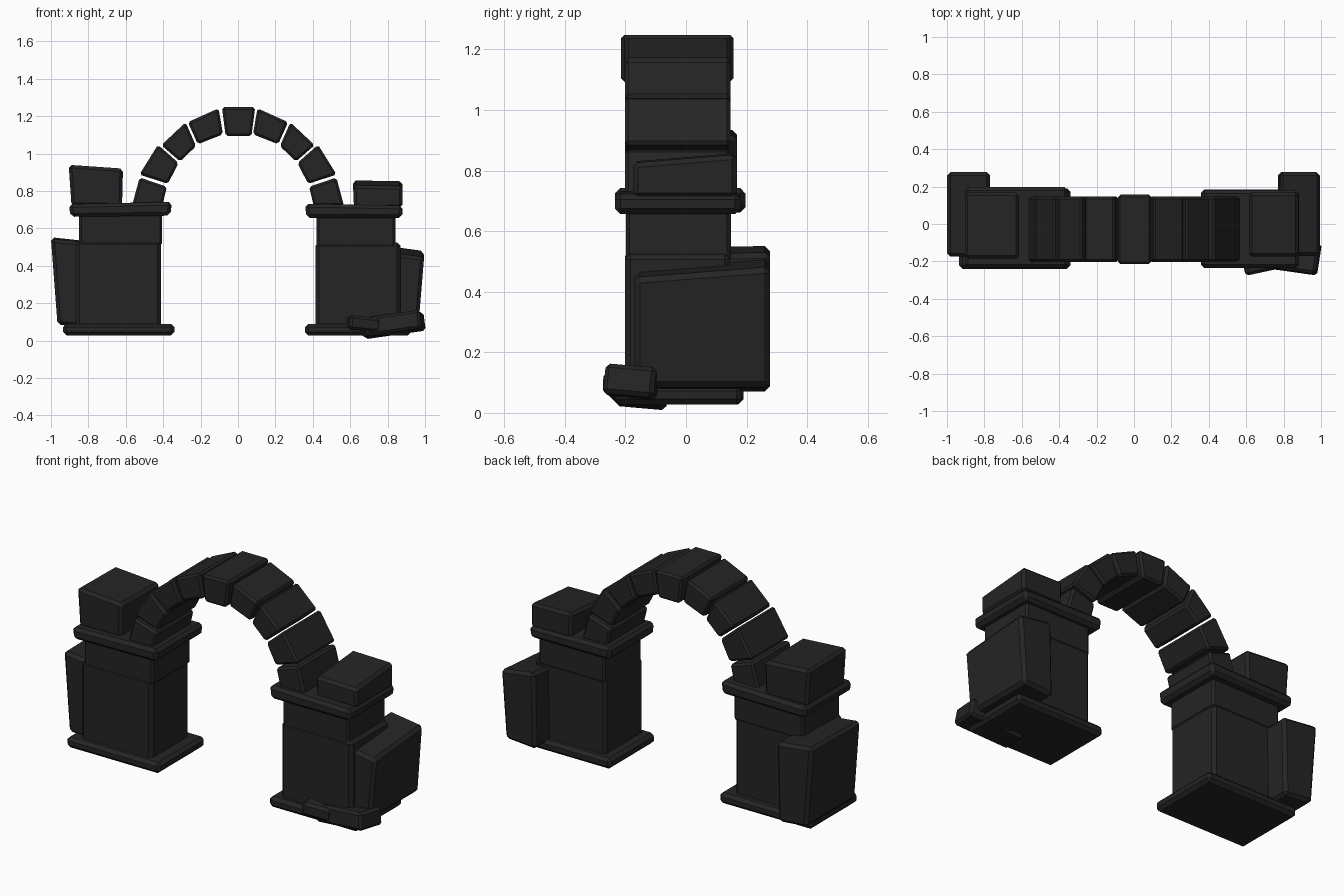
import bpy, bmesh, math
from mathutils import Matrix, Vector

if "Cube" in bpy.data.objects:
    bpy.data.objects.remove(bpy.data.objects["Cube"])

stone = bpy.data.materials.new("charcoal stone")
stone.diffuse_color = (0.018, 0.018, 0.018, 1)
stone.use_nodes = True
stone.node_tree.nodes["Principled BSDF"].inputs["Base Color"].default_value = stone.diffuse_color


def finish(name, bm, bevel):
    bmesh.ops.recalc_face_normals(bm, faces=bm.faces)
    bmesh.ops.bevel(bm, geom=bm.edges[:], offset=bevel, segments=1,
                    affect='EDGES', clamp_overlap=True)
    me = bpy.data.meshes.new(name)
    bm.to_mesh(me)
    bm.free()
    me.materials.append(stone)
    ob = bpy.data.objects.new(name, me)
    bpy.context.collection.objects.link(ob)
    return ob


def prism(name, profile, y0, y1, bevel=0.012, rise=0.0):
    """Extrude an x/z profile along y; rise lifts the upper back edge."""
    bm = bmesh.new()
    mid = sum(p[1] for p in profile) / len(profile)
    front = [bm.verts.new((x, y0, z)) for x, z in profile]
    back = [bm.verts.new((x, y1, z + (rise if z > mid else 0))) for x, z in profile]
    bm.faces.new(front)
    bm.faces.new(back[::-1])
    n = len(profile)
    for i in range(n):
        j = (i + 1) % n
        bm.faces.new((front[i], front[j], back[j], back[i]))
    return finish(name, bm, bevel)


def slab(name, x0, x1, y0, y1, z0, z1, bevel=0.012):
    return prism(name, [(x0, z0), (x1, z0), (x1, z1), (x0, z1)], y0, y1, bevel)


def tilted(name, centre, size, ry, rz, rx=0, bevel=0.014):
    bm = bmesh.new()
    m = (Matrix.Translation(Vector(centre)) @ Matrix.Rotation(math.radians(rz), 4, 'Z')
         @ Matrix.Rotation(math.radians(ry), 4, 'Y') @ Matrix.Rotation(math.radians(rx), 4, 'X')
         @ Matrix.Diagonal((*size, 1)))
    bmesh.ops.create_cube(bm, size=1, matrix=m)
    return finish(name, bm, bevel)


# Left pier: plinth, two courses, cap
slab("left_plinth", -0.935, -0.34, -0.24, 0.19, 0.028, 0.09, 0.018)
slab("left_lower_course", -0.865, -0.412, -0.202, 0.145, 0.06, 0.535, 0.018)
slab("left_upper_course", -0.85, -0.406, -0.198, 0.148, 0.51, 0.69)
prism("left_cap", [(-0.895, 0.662), (-0.362, 0.668), (-0.353, 0.742), (-0.905, 0.73)],
      -0.235, 0.197, 0.018)

# Right pier
slab("right_plinth", 0.358, 0.925, -0.235, 0.185, 0.028, 0.09, 0.018)
slab("right_lower_course", 0.415, 0.868, -0.202, 0.145, 0.06, 0.525, 0.018)
slab("right_upper_course", 0.42, 0.842, -0.198, 0.148, 0.50, 0.69)
prism("right_cap", [(0.366, 0.656), (0.878, 0.656), (0.882, 0.722), (0.358, 0.732)],
      -0.235, 0.18, 0.018)

# Broken blocks standing on the caps
prism("left_top_block", [(-0.89, 0.72), (-0.62, 0.72), (-0.615, 0.92), (-0.905, 0.94)],
      -0.185, 0.168, 0.016, rise=-0.005)
prism("right_top_block", [(0.62, 0.71), (0.88, 0.71), (0.88, 0.825), (0.615, 0.83)],
      -0.175, 0.168, 0.016, rise=0.028)

# Leaning buttress blocks at the outer sides
prism("left_side_block", [(-0.965, 0.085), (-0.78, 0.07), (-0.77, 0.52), (-1.0, 0.545)],
      -0.175, 0.278, 0.018, rise=0.008)
prism("right_side_block", [(0.77, 0.07), (0.965, 0.085), (0.995, 0.445), (0.78, 0.475)],
      -0.17, 0.278, 0.018, rise=0.035)

# Fallen stones at the right foot
tilted("fallen_stone_large", (0.825, -0.165, 0.086), (0.33, 0.17, 0.1), -8, -8, -5)
tilted("fallen_stone_small", (0.67, -0.205, 0.09), (0.17, 0.11, 0.075), 6, 12)

# Arch: keystone plus four voussoirs each side
prism("keystone", [(-0.066, 1.093), (0.072, 1.093), (0.092, 1.248), (-0.086, 1.248)],
      -0.215, 0.157, 0.012)
voussoirs = [
    [(0.104, 1.242), (0.268, 1.168), (0.215, 1.05), (0.08, 1.103)],
    [(0.28, 1.167), (0.41, 1.045), (0.31, 0.958), (0.224, 1.04)],
    [(0.428, 1.047), (0.527, 0.888), (0.375, 0.838), (0.318, 0.95)],
    [(0.526, 0.872), (0.567, 0.72), (0.405, 0.72), (0.38, 0.823)],
]
for side, sx in (("left", -1), ("right", 1)):
    for i, p in enumerate(voussoirs):
        prism(f"{side}_arch_stone_{i + 1}", [(sx * x, z) for x, z in p], -0.202, 0.147)
